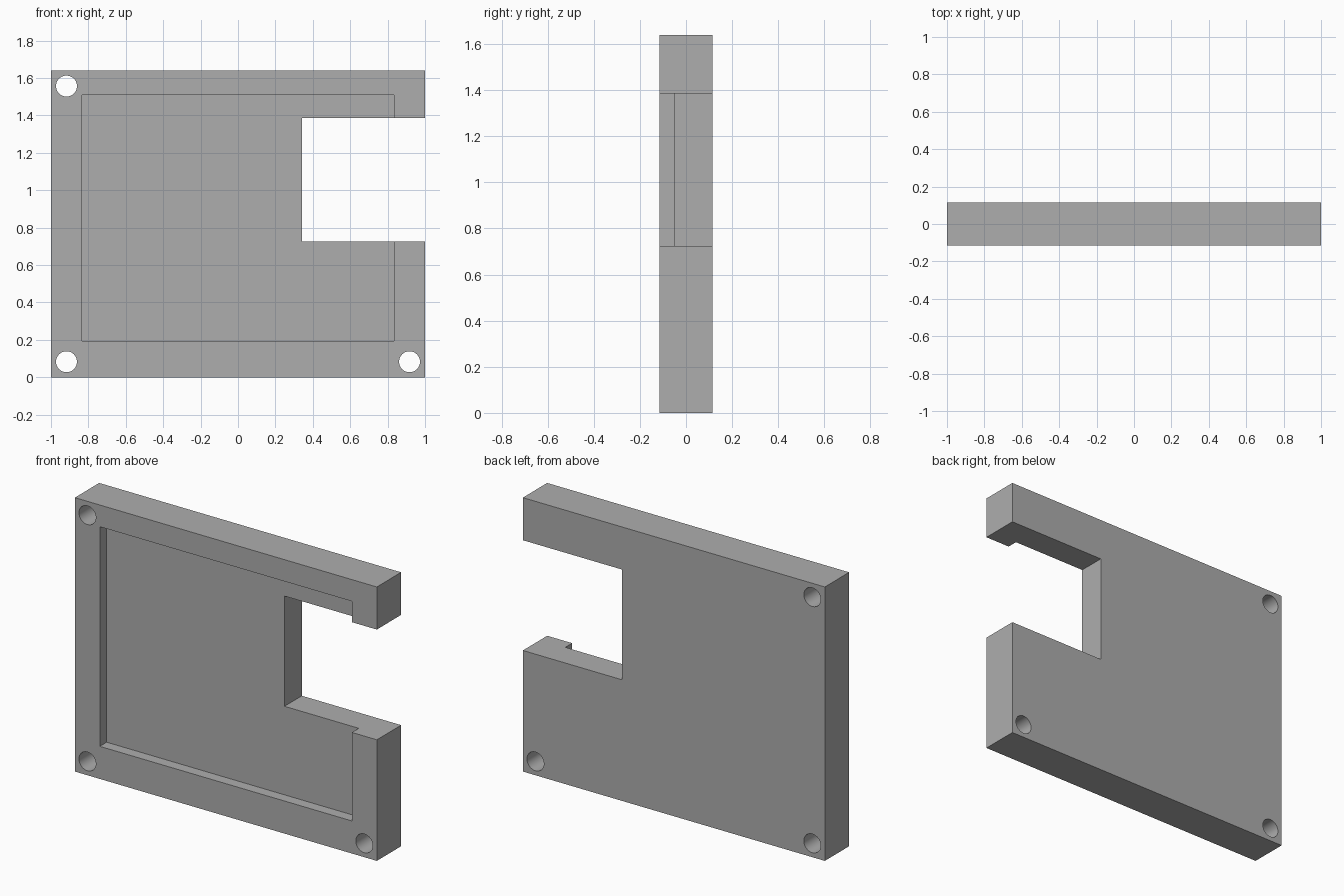
import bpy
import math

cube = bpy.data.objects.get("Cube")
if cube:
    bpy.data.objects.remove(cube, do_unlink=True)

HEIGHT = 1.64
HALF_DEPTH = 0.115

grey = bpy.data.materials.new("plain grey")
grey.use_nodes = True
colour = (0.42, 0.42, 0.42, 1)
grey.diffuse_color = colour
grey.node_tree.nodes["Principled BSDF"].inputs["Base Color"].default_value = colour


def box(name, x0, x1, y0, y1, z0, z1):
    """Axis-aligned box given by its limits."""
    bpy.ops.mesh.primitive_cube_add(
        size=1, location=((x0 + x1) / 2, (y0 + y1) / 2, (z0 + z1) / 2))
    obj = bpy.context.object
    obj.name = name
    obj.scale = (x1 - x0, y1 - y0, z1 - z0)
    bpy.ops.object.transform_apply(location=True, rotation=True, scale=True)
    obj.data.materials.append(grey)
    return obj


def drill(x, z):
    """Cylinder running front to back, for a screw hole."""
    bpy.ops.mesh.primitive_cylinder_add(
        vertices=48, radius=0.056, depth=1, location=(x, 0, z),
        rotation=(math.pi / 2, 0, 0))
    obj = bpy.context.object
    obj.name = "hole_cutter"
    bpy.ops.object.transform_apply(location=True, rotation=True, scale=True)
    obj.data.materials.append(grey)
    return obj


def cut(target, cutter):
    """Subtract the cutter, then remove it."""
    cutter.hide_render = True
    mod = target.modifiers.new("cut", "BOOLEAN")
    mod.operation = "DIFFERENCE"
    mod.solver = "EXACT"
    mod.object = cutter
    bpy.context.view_layer.objects.active = target
    bpy.ops.object.modifier_apply(modifier=mod.name)
    bpy.data.objects.remove(cutter, do_unlink=True)


# Solid plate
plate = box("mounting_plate", -1, 1, -HALF_DEPTH, HALF_DEPTH, 0, HEIGHT)

# Shallow front recess
cut(plate, box("recess_cutter", -0.835, 0.835, -1, -0.05, 0.195, 1.51))

# Open side notch, right through
cut(plate, box("notch_cutter", 0.343, 2, -1, 1, 0.725, 1.385))

# Three corner screw holes
for x, z in ((-0.917, 0.083), (0.917, 0.083), (-0.917, HEIGHT - 0.083)):
    cut(plate, drill(x, z))

# Smooth hole walls, sharp plate edges
bpy.ops.object.select_all(action="DESELECT")
plate.select_set(True)
bpy.context.view_layer.objects.active = plate
bpy.ops.object.shade_smooth_by_angle(angle=math.radians(30))
